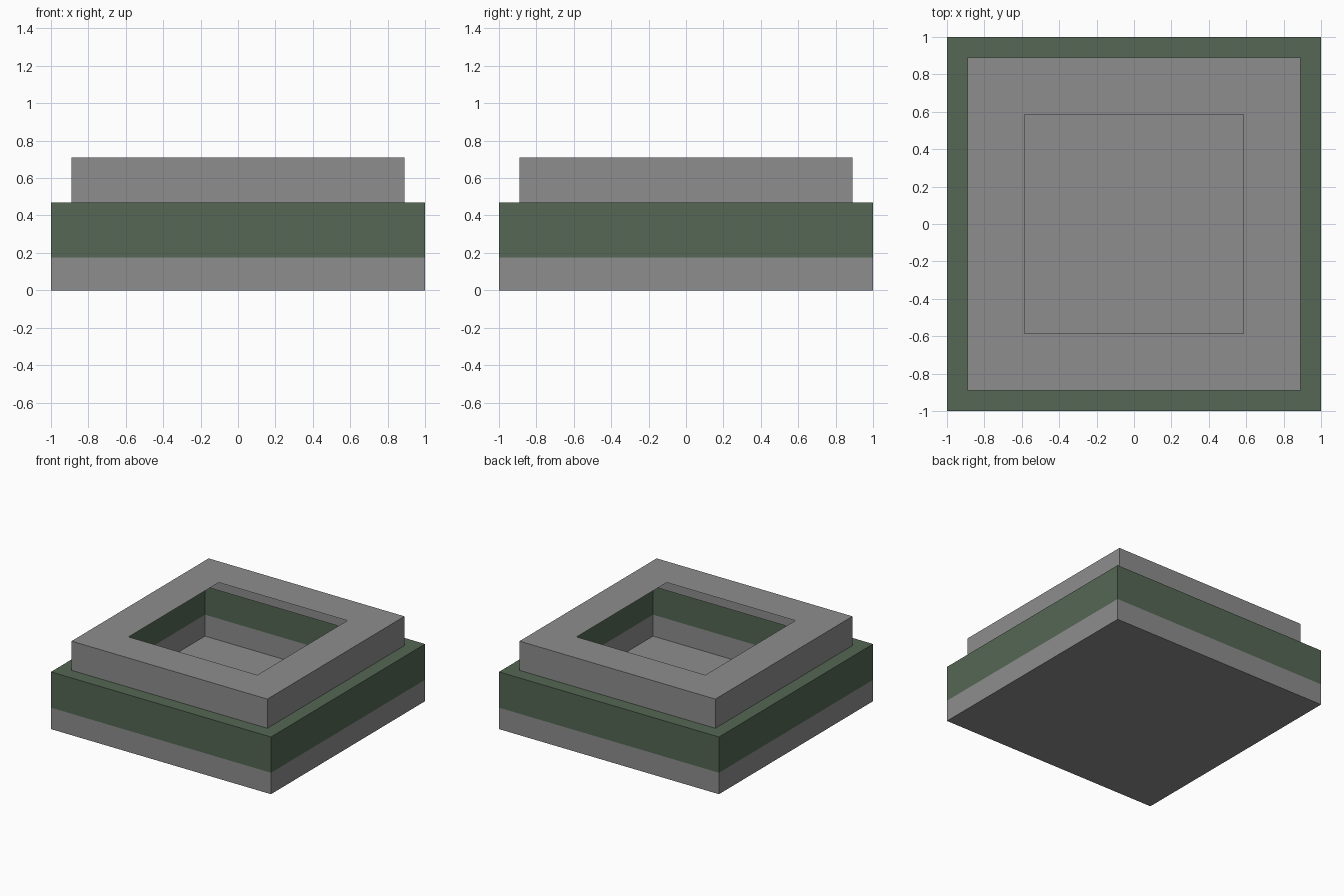
import bpy
import bmesh

cube = bpy.data.objects.get("Cube")
if cube:
    bpy.data.objects.remove(cube, do_unlink=True)


def make_material(name, rgb):
    mat = bpy.data.materials.new(name)
    mat.use_nodes = True
    colour = (*rgb, 1.0)
    mat.diffuse_color = colour
    bsdf = next(n for n in mat.node_tree.nodes if n.type == "BSDF_PRINCIPLED")
    bsdf.inputs["Base Color"].default_value = colour
    return mat


def square_shell(name, profile, mat, floor=False):
    """Sweep (half width, height) points round a square as an open shell."""
    bm = bmesh.new()
    corners = [(-1, -1), (1, -1), (1, 1), (-1, 1)]
    rings = [[bm.verts.new((x * r, y * r, z)) for x, y in corners] for r, z in profile]
    for low, high in zip(rings, rings[1:]):
        for i in range(4):
            j = (i + 1) % 4
            bm.faces.new((low[i], low[j], high[j], high[i]))
    if floor:
        bm.faces.new(reversed(rings[0]))
    mesh = bpy.data.meshes.new(name)
    bm.to_mesh(mesh)
    bm.free()
    mesh.materials.append(mat)
    obj = bpy.data.objects.new(name, mesh)
    bpy.context.collection.objects.link(obj)
    return obj


grey = make_material("stone grey", (0.27, 0.27, 0.27))
green = make_material("dull green", (0.09, 0.135, 0.09))

half = 1.0        # outer half width
step = 0.89       # raised frame half width
opening = 0.585   # half width of the hole in the top
band_low, band_high, top = 0.176, 0.47, 0.71

# Hollow tray with its floor
square_shell("base_tray", [(half, 0), (half, band_low)], grey, floor=True)
# Green wall and the ledge around the frame
square_shell("green_band", [(half, band_low), (half, band_high), (step, band_high)], green)
# Raised frame, open in the middle
square_shell("raised_frame", [(step, band_high), (step, top), (opening, top)], grey)
